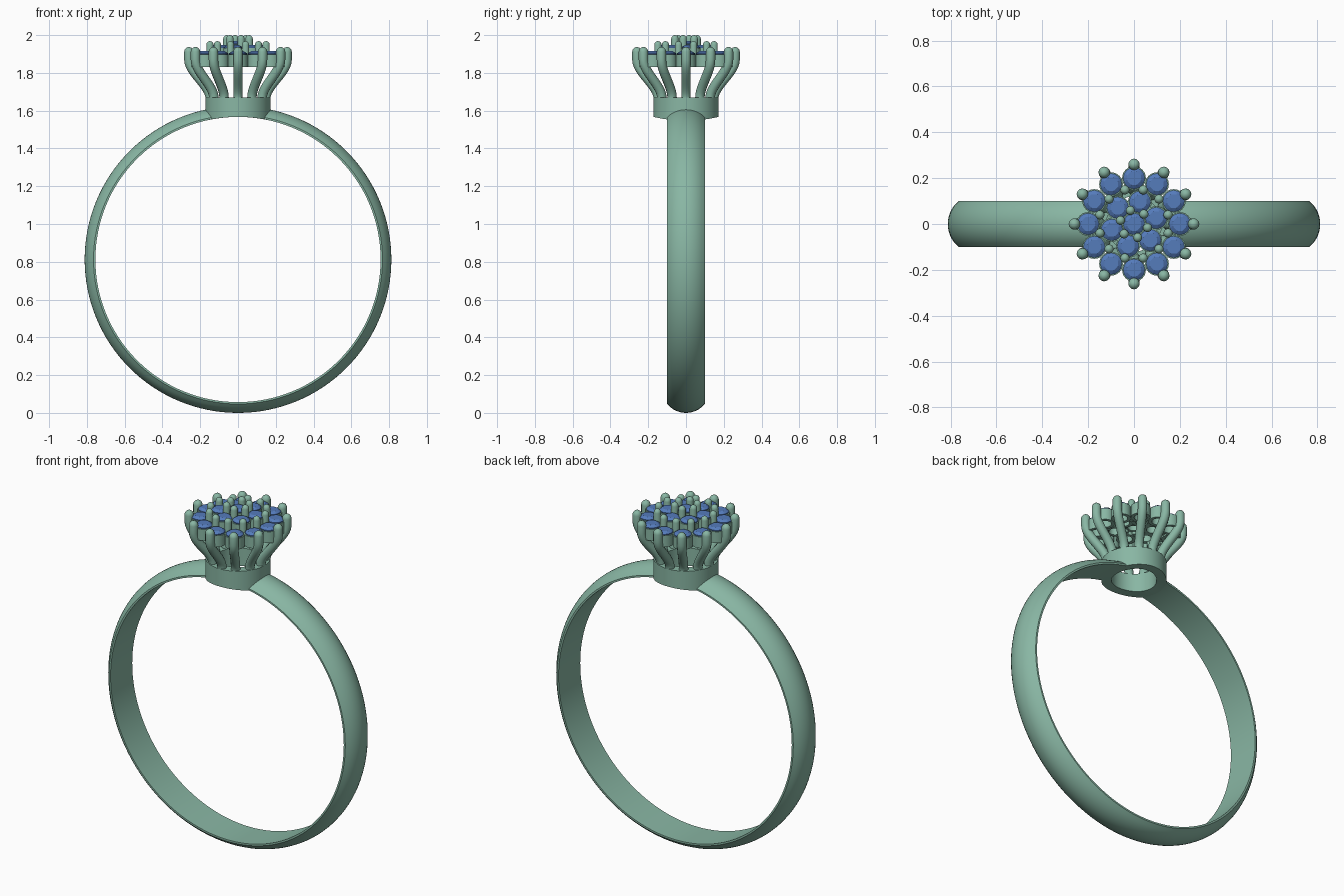
import bpy, bmesh
from math import sin, cos, pi, sqrt, radians
from mathutils import Vector

if "Cube" in bpy.data.objects:
    bpy.data.objects.remove(bpy.data.objects["Cube"])

CZ, R_OUT, R_IN = 0.812, 0.812, 0.755      # finger circle centre and radii

metal = bpy.data.materials.new("metal_green")
metal.diffuse_color = (0.25, 0.47, 0.37, 1)
metal.use_nodes = True
metal.node_tree.nodes["Principled BSDF"].inputs["Base Color"].default_value = metal.diffuse_color
blue = bpy.data.materials.new("stone_blue")
blue.diffuse_color = (0.09, 0.2, 0.5, 1)
blue.use_nodes = True
blue.node_tree.nodes["Principled BSDF"].inputs["Base Color"].default_value = blue.diffuse_color


def finish(name, bm, mat, smooth=35):
    bmesh.ops.recalc_face_normals(bm, faces=bm.faces)
    me = bpy.data.meshes.new(name)
    bm.to_mesh(me)
    bm.free()
    me.materials.append(mat)
    ob = bpy.data.objects.new(name, me)
    bpy.context.collection.objects.link(ob)
    if smooth:
        shade(ob, smooth)
    return ob


def activate(ob):
    bpy.ops.object.select_all(action='DESELECT')
    ob.select_set(True)
    bpy.context.view_layer.objects.active = ob


def shade(ob, angle):
    activate(ob)
    bpy.ops.object.shade_smooth_by_angle(angle=radians(angle))


def bridge(bm, loops, closed):
    """Skin a list of equal vertex loops."""
    n, m = len(loops), len(loops[0])
    for i in range(n if closed else n - 1):
        a, b = loops[i], loops[(i + 1) % n]
        for j in range(m):
            k = (j + 1) % m
            bm.faces.new((a[j], a[k], b[k], b[j]))


def ring(bm, profile, seg, x=0, y=0):
    """Closed (r, z) profile revolved about a vertical axis."""
    loops = [[bm.verts.new((x + r * cos(2 * pi * i / seg), y + r * sin(2 * pi * i / seg), z))
              for r, z in profile] for i in range(seg)]
    bridge(bm, loops, True)


def prong(bm, path, rad, ang, seg=12):
    """Round wire along an (r, z) path in a radial plane, domed at the top."""
    u, v = Vector((cos(ang), sin(ang), 0)), Vector((-sin(ang), cos(ang), 0))
    pts = [(r, z, rad) for r, z in path]
    r, z = path[-1]
    pts += [(r, z + rad * sin(a), rad * cos(a)) for a in (radians(d) for d in (22, 45, 65, 82))]
    loops = []
    for i, (r, z, w) in enumerate(pts):
        p, q = pts[max(i - 1, 0)], pts[min(i + 1, len(pts) - 1)]
        t = Vector((q[0] - p[0], q[1] - p[1])).normalized()
        n = u * t.y - Vector((0, 0, t.x))
        c = u * r + Vector((0, 0, z))
        loops.append([bm.verts.new(c + (n * cos(2 * pi * j / seg) + v * sin(2 * pi * j / seg)) * w)
                      for j in range(seg)])
    bridge(bm, loops, False)
    bm.faces.new(loops[0])
    bm.faces.new(loops[-1])


# Shank: D-shaped section swept round the finger
section = [(R_IN, -0.1), (R_IN, 0.1)]
edge, half = 0.765, 0.1
sag = R_OUT - edge
arc = (half ** 2 + sag ** 2) / (2 * sag)
for i in range(13):
    y = half - 2 * half * i / 12
    section.append((R_OUT - arc + sqrt(arc ** 2 - y * y), y))
bm = bmesh.new()
bridge(bm, [[bm.verts.new((r * cos(2 * pi * i / 128), y, CZ + r * sin(2 * pi * i / 128)))
             for r, y in section] for i in range(128)], True)
shank = finish("shank", bm, metal, 0)

# Round opening through the top of the shank
bm = bmesh.new()
bmesh.ops.create_cone(bm, cap_ends=True, segments=64, radius1=0.13, radius2=0.13, depth=0.4)
bmesh.ops.translate(bm, verts=bm.verts, vec=(0, 0, 1.6))
cutter = finish("opening_cutter", bm, metal, 0)
cutter.hide_render = True
mod = shank.modifiers.new("opening", 'BOOLEAN')
mod.operation, mod.object, mod.solver = 'DIFFERENCE', cutter, 'EXACT'
activate(shank)
bpy.ops.object.modifier_apply(modifier=mod.name)
bpy.data.objects.remove(cutter)
shade(shank, 30)

# Collar: hollow base, underside follows the finger curve
bm = bmesh.new()
ring(bm, [(0.12, 1.5), (0.173, 1.5), (0.173, 1.67), (0.12, 1.67)], 64)
for v in bm.verts:
    if v.co.z < 1.55:
        v.co.z = CZ + sqrt(R_IN ** 2 - v.co.x ** 2)
finish("collar", bm, metal)

# Outer prongs flare from the collar to the crown
flare = [(0.147, 1.63)]
for i in range(13):
    t = i / 12
    flare.append((0.147 + 0.113 * t * t * (3 - 2 * t), 1.665 + 0.205 * t))
flare.append((0.26, 1.912))
bm = bmesh.new()
for k in range(12):
    prong(bm, flare, 0.025, k * pi / 6)
finish("outer_prongs", bm, metal, 50)

# Small straight prongs between the stones
bm = bmesh.new()
for k in range(12):
    prong(bm, [(0.154, 1.84), (0.154, 1.948)], 0.02, radians(15 + 30 * k))
finish("middle_prongs", bm, metal, 50)
bm = bmesh.new()
for k in range(6):
    prong(bm, [(0.061, 1.87), (0.061, 1.98)], 0.02, radians(45 + 60 * k))
finish("centre_prongs", bm, metal, 50)

# Stone positions: outer twelve, inner six, one centre; (x, y, girdle z)
spots = [(0.2 * cos(k * pi / 6), 0.2 * sin(k * pi / 6), 1.902) for k in range(12)]
spots += [(0.1 * cos(a), 0.1 * sin(a), 1.935) for a in (radians(15 + 60 * k) for k in range(6))]
spots.append((0, 0, 1.955))

# Seats: short tubes with a bevelled ledge under each stone
bm = bmesh.new()
for x, y, z in spots:
    ring(bm, [(0.034, z - 0.07), (0.052, z - 0.07), (0.052, z - 0.004),
              (0.046, z - 0.004), (0.034, z - 0.02)], 24, x, y)
finish("stone_seats", bm, metal)

# Faceted stones: round girdle, octagonal table, pointed base
for i, (x, y, z) in enumerate(spots):
    bm = bmesh.new()
    for j in range(16):
        a = j * pi / 8
        for dz in (-0.003, 0.002):
            bm.verts.new((x + 0.047 * cos(a), y + 0.047 * sin(a), z + dz))
        if j % 2:
            bm.verts.new((x + 0.032 * cos(a), y + 0.032 * sin(a), z + 0.013))
    bm.verts.new((x, y, z - 0.045))
    bmesh.ops.convex_hull(bm, input=bm.verts)
    finish(f"stone_{i + 1}", bm, blue, 0)
